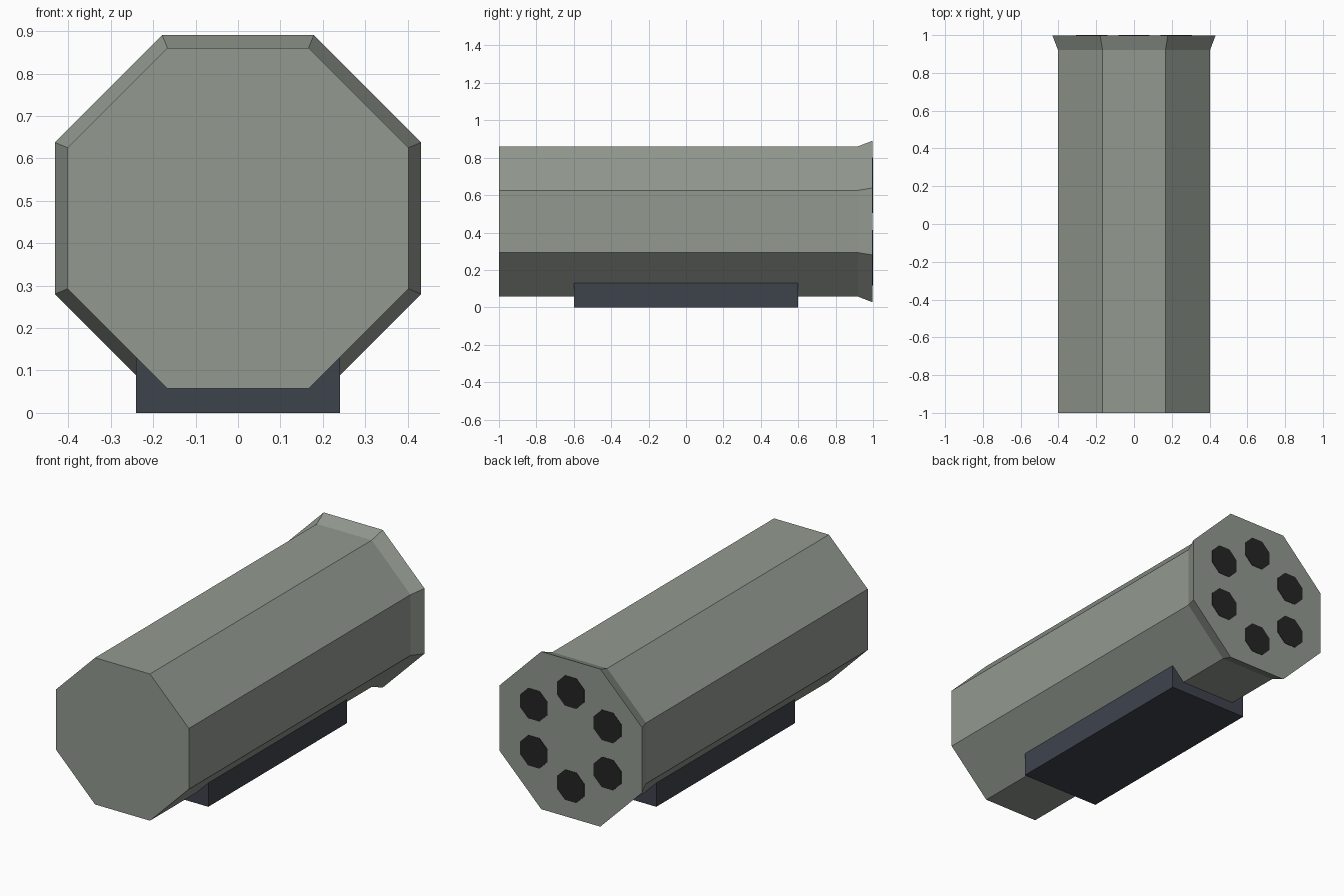
import bpy, bmesh
from math import sin, cos, pi

if "Cube" in bpy.data.objects:
    bpy.data.objects.remove(bpy.data.objects["Cube"], do_unlink=True)

AXIS_Z = 0.459


def material(name, rgb):
    m = bpy.data.materials.new(name)
    m.use_nodes = True
    m.diffuse_color = (*rgb, 1)
    m.node_tree.nodes["Principled BSDF"].inputs["Base Color"].default_value = (*rgb, 1)
    return m


def octagonal_loft(name, sections, mat, x=0, z=AXIS_Z):
    """Closed octagonal solid along y; sections are (y, apothem) pairs."""
    bm = bmesh.new()
    rings = []
    for y, apothem in sections:
        r = apothem / cos(pi / 8)
        rings.append([bm.verts.new((x + r * cos((i + 0.5) * pi / 4), y,
                                    z + r * sin((i + 0.5) * pi / 4)))
                      for i in range(8)])
    for a, b in zip(rings, rings[1:]):
        for i in range(8):
            j = (i + 1) % 8
            bm.faces.new((a[i], a[j], b[j], b[i]))
    bm.faces.new(rings[0])
    bm.faces.new(rings[-1])
    bmesh.ops.recalc_face_normals(bm, faces=bm.faces)
    mesh = bpy.data.meshes.new(name)
    bm.to_mesh(mesh)
    bm.free()
    mesh.materials.append(mat)
    obj = bpy.data.objects.new(name, mesh)
    bpy.context.collection.objects.link(obj)
    return obj


body_mat = material("grey green paint", (0.29, 0.32, 0.28))
mount_mat = material("dark blue grey metal", (0.048, 0.056, 0.073))
bore_mat = material("black bore", (0.018, 0.018, 0.018))

# Octagonal housing with a flared rear rim
octagonal_loft("housing", [(-1, 0.402), (0.92, 0.402), (0.998, 0.432)], body_mat)

# Six tube openings in a ring on the rear face
for k in range(6):
    a = pi / 2 + k * pi / 3
    octagonal_loft(f"tube_opening_{k + 1}", [(0.994, 0.083), (1, 0.083)], bore_mat,
                   0.258 * cos(a), AXIS_Z + 0.258 * sin(a))

# Mounting block underneath
bpy.ops.mesh.primitive_cube_add(size=1, location=(0, 0, 0.065))
mount = bpy.context.object
mount.name = "mounting_block"
mount.scale = (0.48, 1.2, 0.13)
mount.data.materials.append(mount_mat)
